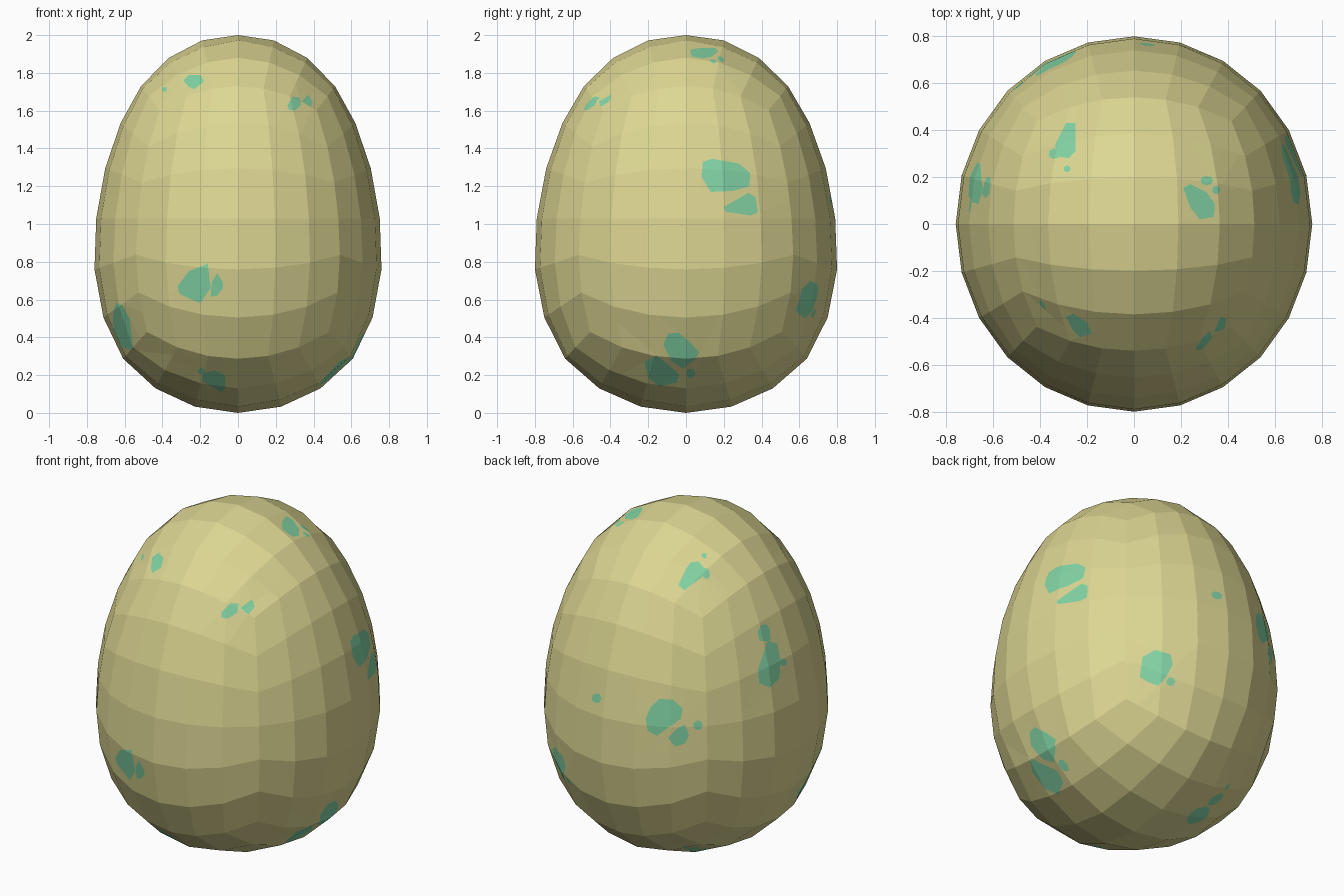
import bpy, bmesh, math
from mathutils import Vector, geometry

if "Cube" in bpy.data.objects:
    bpy.data.objects.remove(bpy.data.objects["Cube"])

# ---------- materials ----------
def material(name, rgb):
    m = bpy.data.materials.new(name)
    m.diffuse_color = (*rgb, 1)
    m.use_nodes = True
    m.node_tree.nodes["Principled BSDF"].inputs["Base Color"].default_value = m.diffuse_color
    return m

shell_mat = material("pale yellow shell", (0.72, 0.675, 0.29))
spot_mat = material("mint green spot", (0.225, 0.655, 0.375))

# ---------- egg shell: rounded cube grid bent onto an egg profile ----------
HEIGHT = [2, 1.972, 1.88, 1.73, 1.535, 1.295, 1.03, 0.76, 0.505, 0.287, 0.13, 0.033, 0]
WIDEN = [.77, .77, .77, .764, .755, .766, .79, .828, .866, .905, .92, .927, .927]

def lookup(table, t):
    i = min(int(t), 11)
    return table[i] + (table[i + 1] - table[i]) * (t - i)

bm = bmesh.new()
bmesh.ops.create_cube(bm, size=2)
bmesh.ops.subdivide_edges(bm, edges=bm.edges[:], cuts=5, use_grid_fill=True)
for v in bm.verts:
    s = Vector([math.tan(c * math.pi / 4) for c in v.co]).normalized()
    t = math.acos(max(-1, min(1, s.z))) / math.radians(15)
    w = lookup(WIDEN, t)
    v.co = (s.x * w * 0.95, s.y * w, lookup(HEIGHT, t))
bmesh.ops.recalc_face_normals(bm, faces=bm.faces[:])

# ---------- spots: convex outlines cut into the shell along a direction ----------
class Frame:
    def __init__(self, right, up, out, origin=(0, 0, 0), pixel=None):
        self.r, self.u, self.d = Vector(right), Vector(up), Vector(out)
        self.o, self.pixel = Vector(origin), pixel

    def flat(self, co):
        p = co - self.o
        return Vector((p.dot(self.r), p.dot(self.u)))

def tilted(azimuth, elevation, cx, cy):
    a, e = math.radians(azimuth), math.radians(elevation)
    return Frame((math.cos(a), math.sin(a), 0),
                 (-math.sin(a) * math.sin(e), math.cos(a) * math.sin(e), math.cos(e)),
                 (math.sin(a) * math.cos(e), -math.cos(a) * math.cos(e), math.sin(e)),
                 (0, 0, 1), (cx, cy, 184))

FRONT = Frame((1, 0, 0), (0, 0, 1), (0, -1, 0))
RIGHT = Frame((0, 1, 0), (0, 0, 1), (1, 0, 0))
LEFT = Frame((0, 1, 0), (0, 0, 1), (-1, 0, 0))
TOP = Frame((1, 0, 0), (0, 1, 0), (0, 0, 1))
BOTTOM = Frame((1, 0, 0), (0, 1, 0), (0, 0, -1))
BACK_LEFT = tilted(217, 24, 686, 674)
BACK_RIGHT = tilted(139, -30, 1134, 675)

def spot(frame, points):
    pts = [Vector(p) for p in points]
    if frame.pixel:
        cx, cy, s = frame.pixel
        pts = [Vector(((p.x - cx) / s, (cy - p.y) / s)) for p in pts]
    pts = [pts[i] for i in geometry.convex_hull_2d(pts)]
    n = len(pts)
    if sum(pts[i - 1].cross(pts[i]) for i in range(n)) < 0:
        pts.reverse()
    lo = Vector((min(p.x for p in pts), min(p.y for p in pts)))
    hi = Vector((max(p.x for p in pts), max(p.y for p in pts)))
    planes = []

    def inside(f):
        c = frame.flat(f.calc_center_median())
        return all((c - p).dot(m) < 0 for p, m in planes)

    def touches(f):
        if f.normal.dot(frame.d) < 0.02:
            return False
        q = [frame.flat(v.co) for v in f.verts]
        return (max(p.x for p in q) > lo.x and min(p.x for p in q) < hi.x and
                max(p.y for p in q) > lo.y and min(p.y for p in q) < hi.y)

    for i in range(n):
        p, e = pts[i], pts[(i + 1) % n] - pts[i]
        m = Vector((e.y, -e.x)).normalized()
        bm.normal_update()
        faces = [f for f in bm.faces if touches(f) and inside(f)]
        geom = faces + list({x for f in faces for x in f.edges}) + \
            list({x for f in faces for x in f.verts})
        bmesh.ops.bisect_plane(bm, geom=geom, dist=1e-5,
                               plane_co=frame.o + frame.r * p.x + frame.u * p.y,
                               plane_no=frame.r * m.x + frame.u * m.y)
        planes.append((p, m))
    bm.normal_update()
    for f in bm.faces:
        if touches(f) and inside(f):
            f.material_index = 1

def dot(frame, x, y, rx, ry=None, turn=0, n=7):
    ry = ry or rx
    c, s = math.cos(turn), math.sin(turn)
    ring = [(rx * math.cos(k * math.tau / n), ry * math.sin(k * math.tau / n)) for k in range(n)]
    spot(frame, [(x + a * c - b * s, y + a * s + b * c) for a, b in ring])

# front spots
spot(FRONT, [(-.32, .67), (-.26, .75), (-.16, .79), (-.145, .66), (-.2, .58), (-.31, .63)])
spot(FRONT, [(-.14, .69), (-.11, .74), (-.08, .69), (-.08, .66), (-.11, .62), (-.145, .615)])
spot(FRONT, [(-.19, .21), (-.12, .225), (-.07, .2), (-.065, .13), (-.09, .11), (-.19, .17)])
dot(FRONT, -.195, .22, .018)
spot(FRONT, [(-.29, 1.76), (-.26, 1.79), (-.2, 1.79), (-.18, 1.755), (-.23, 1.715), (-.26, 1.725)])
dot(FRONT, -.39, 1.713, .014)
spot(FRONT, [(.262, 1.63), (.29, 1.675), (.325, 1.67), (.335, 1.63), (.3, 1.6), (.27, 1.605)])
spot(FRONT, [(.34, 1.65), (.37, 1.685), (.395, 1.65), (.385, 1.62), (.36, 1.635)])

# right side spots
spot(RIGHT, [(.082, 1.25), (.09, 1.33), (.14, 1.345), (.28, 1.32), (.34, 1.27), (.335, 1.2),
             (.25, 1.175), (.13, 1.17)])
spot(RIGHT, [(.2, 1.09), (.33, 1.165), (.37, 1.14), (.38, 1.06), (.34, 1.045), (.21, 1.065)])
spot(RIGHT, [(-.12, .36), (-.095, .42), (-.04, .425), (.02, .375), (.07, .32), (.05, .285),
             (-.015, .235), (-.075, .27)])
spot(RIGHT, [(-.22, .27), (-.155, .305), (-.095, .24), (-.035, .205), (-.05, .16), (-.14, .14),
             (-.2, .185)])
dot(RIGHT, .025, .21, .026)

# left side spot
spot(LEFT, [(-.41, .57), (-.36, .585), (-.24, .5), (-.14, .4), (-.17, .35), (-.33, .33), (-.42, .5)])

# top spots
spot(TOP, [(.21, .155), (.24, .17), (.31, .135), (.345, .085), (.34, .03), (.28, .02), (.24, .07)])
dot(TOP, .31, .185, .028, .02)
dot(TOP, .35, .145, .018)
spot(TOP, [(-.335, .29), (-.335, .34), (-.29, .43), (-.25, .43), (-.25, .31), (-.28, .28)])
dot(TOP, -.34, .3, .024)
dot(TOP, -.285, .235, .015)

# back left spots, outlined square-on
spot(BACK_LEFT, [(764, 642), (774, 645), (777, 660), (776, 680), (766, 689), (755, 684), (754, 670)])
spot(BACK_LEFT, [(754, 633), (757, 627), (763, 625), (767, 632), (767, 642), (756, 642)])
dot(BACK_LEFT, 780, 664, 4)
spot(BACK_LEFT, [(641, 718), (646, 706), (655, 698), (668, 699), (678, 708), (676, 718),
                 (652, 735), (643, 730)])
spot(BACK_LEFT, [(663, 737), (672, 728), (680, 724), (684, 735), (680, 743), (670, 746)])
dot(BACK_LEFT, 693, 725, 5)
dot(BACK_LEFT, 593, 697, 5)

# back right spot
spot(BACK_RIGHT, [(1142, 680), (1145, 660), (1158, 653), (1173, 658), (1175, 668), (1168, 681),
                  (1160, 689), (1150, 685)])
dot(BACK_RIGHT, 1173, 685, 4.5)

# underside spots
dot(BOTTOM, -.26, .23, .065, .085, -.72, 8)
dot(BOTTOM, -.285, .35, .045)
dot(BOTTOM, -.3, .43, .015)

# ---------- finish ----------
mesh = bpy.data.meshes.new("egg_shell")
bm.to_mesh(mesh)
bm.free()
mesh.materials.append(shell_mat)
mesh.materials.append(spot_mat)
egg = bpy.data.objects.new("egg_shell", mesh)
bpy.context.collection.objects.link(egg)
